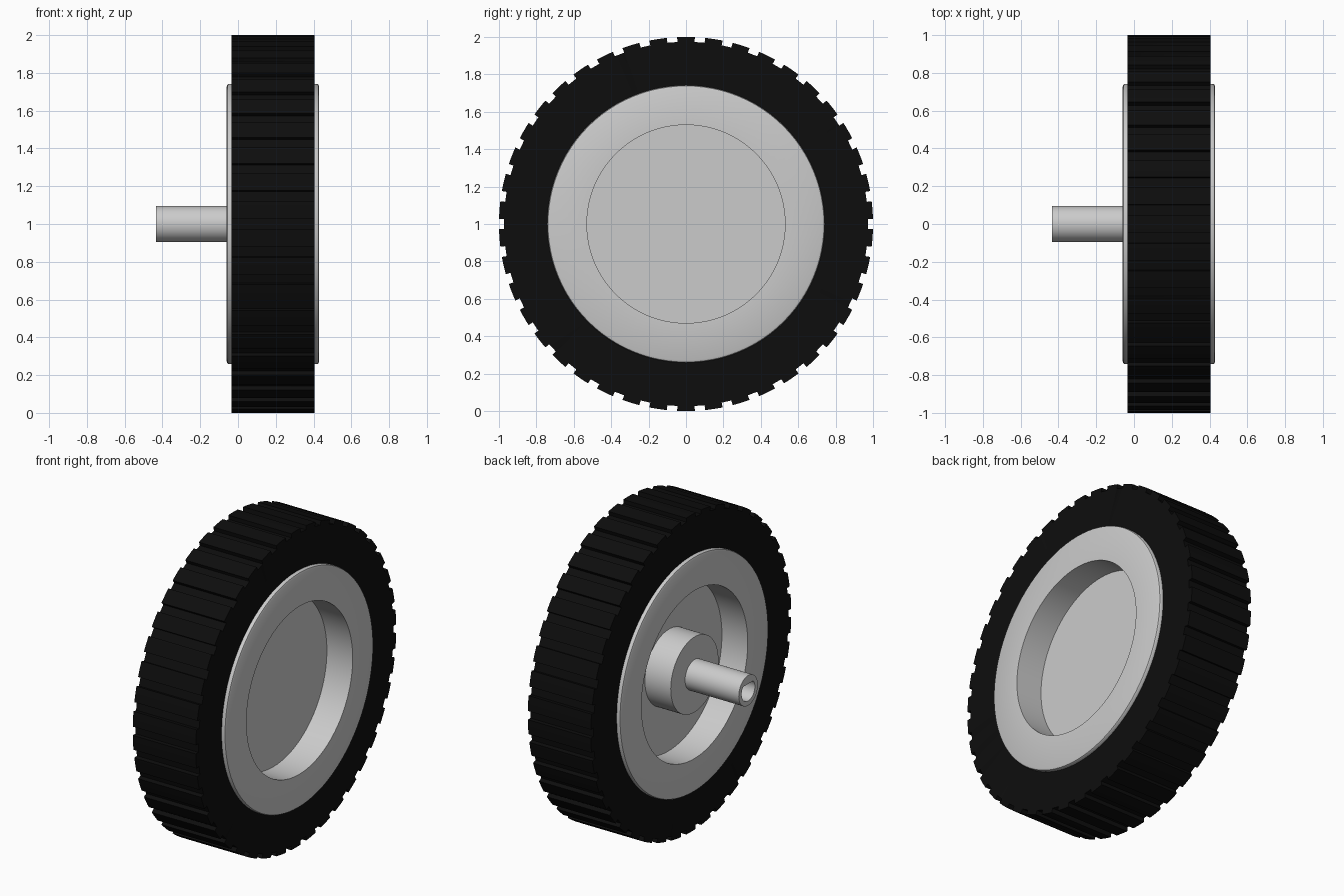
import bpy, bmesh
from math import cos, sin, pi, radians

if "Cube" in bpy.data.objects:
    bpy.data.objects.remove(bpy.data.objects["Cube"])


def sweep_rings(name, rings, closed=False):
    """Skin a list of rings, each a list of (x, angle, radius), around the x axis."""
    bm = bmesh.new()
    rows = [[bm.verts.new((x, r * cos(a), 1 + r * sin(a))) for x, a, r in ring] for ring in rings]
    n = len(rows[0])
    pairs = list(zip(rows, rows[1:])) + ([(rows[-1], rows[0])] if closed else [])
    for p, q in pairs:
        for i in range(n):
            j = (i + 1) % n
            bm.faces.new((p[i], p[j], q[j], q[i]))
    bmesh.ops.remove_doubles(bm, verts=bm.verts, dist=1e-5)
    bmesh.ops.recalc_face_normals(bm, faces=bm.faces)
    mesh = bpy.data.meshes.new(name)
    bm.to_mesh(mesh)
    bm.free()
    ob = bpy.data.objects.new(name, mesh)
    bpy.context.collection.objects.link(ob)
    bpy.ops.object.select_all(action='DESELECT')
    bpy.context.view_layer.objects.active = ob
    ob.select_set(True)
    bpy.ops.object.shade_smooth_by_angle(angle=radians(30))
    return ob


def circle(x, r, n=96):
    return [(x, 2 * pi * i / n, r) for i in range(n)]


# Tyre with straight grooves across the tread
GROOVES, GAP, FLOOR = 42, 0.055, 0.974
step = 2 * pi / GROOVES
tread = []
for g in range(GROOVES):
    c = g * step
    tread += [(c - GAP / 2, FLOOR), (c + GAP / 2, FLOOR)]
    a0, a1 = c + GAP / 2, c + step - GAP / 2
    tread += [(a0 + (a1 - a0) * k / 4, 1.0) for k in range(5)]


def tyre_ring(x, inner):
    return [(x, a, 0.70 if inner else r) for a, r in tread]


X0, X1 = -0.035, 0.405
tyre = sweep_rings("tyre", [tyre_ring(X0, True), tyre_ring(X0, False),
                            tyre_ring(X1, False), tyre_ring(X1, True)], closed=True)
black = bpy.data.materials.new("rubber")
black.diffuse_color = (0.004, 0.004, 0.004, 1)
black.use_nodes = True
black.node_tree.nodes["Principled BSDF"].inputs["Base Color"].default_value = black.diffuse_color
tyre.data.materials.append(black)

# Rim: dished on both sides, rounded flanges, hub boss on the inner side
flange = [(0.0, 0.728), (0.004, 0.738), (0.012, 0.742), (0.025, 0.742)]
F0, F1 = -0.06, 0.43
profile = [(0.25, 0), (0.25, 0.53), (F1, 0.53)]
profile += [(F1 - d, r) for d, r in flange]
profile += [(X1, 0.70), (X0, 0.70)]
profile += [(F0 + d, r) for d, r in reversed(flange)]
profile += [(F0, 0.53), (0.12, 0.53), (0.12, 0.238), (F0, 0.238), (F0, 0)]
sweep_rings("rim", [circle(x, r) for x, r in profile])


# Axle stub with a D-shaped bore
def bore(x, scale=1.0, n=96):
    ring = []
    for i in range(n):
        a = 2 * pi * i / n
        s = sin(a)
        r = min(0.066, 0.042 / s) if s > 0 else 0.066
        ring.append((x, a, r * scale))
    return ring


END = -0.435
sweep_rings("axle", [circle(F0, 0.095), circle(END, 0.095),
                     bore(END), bore(F0 - 0.005), bore(F0 - 0.005, 0)])
